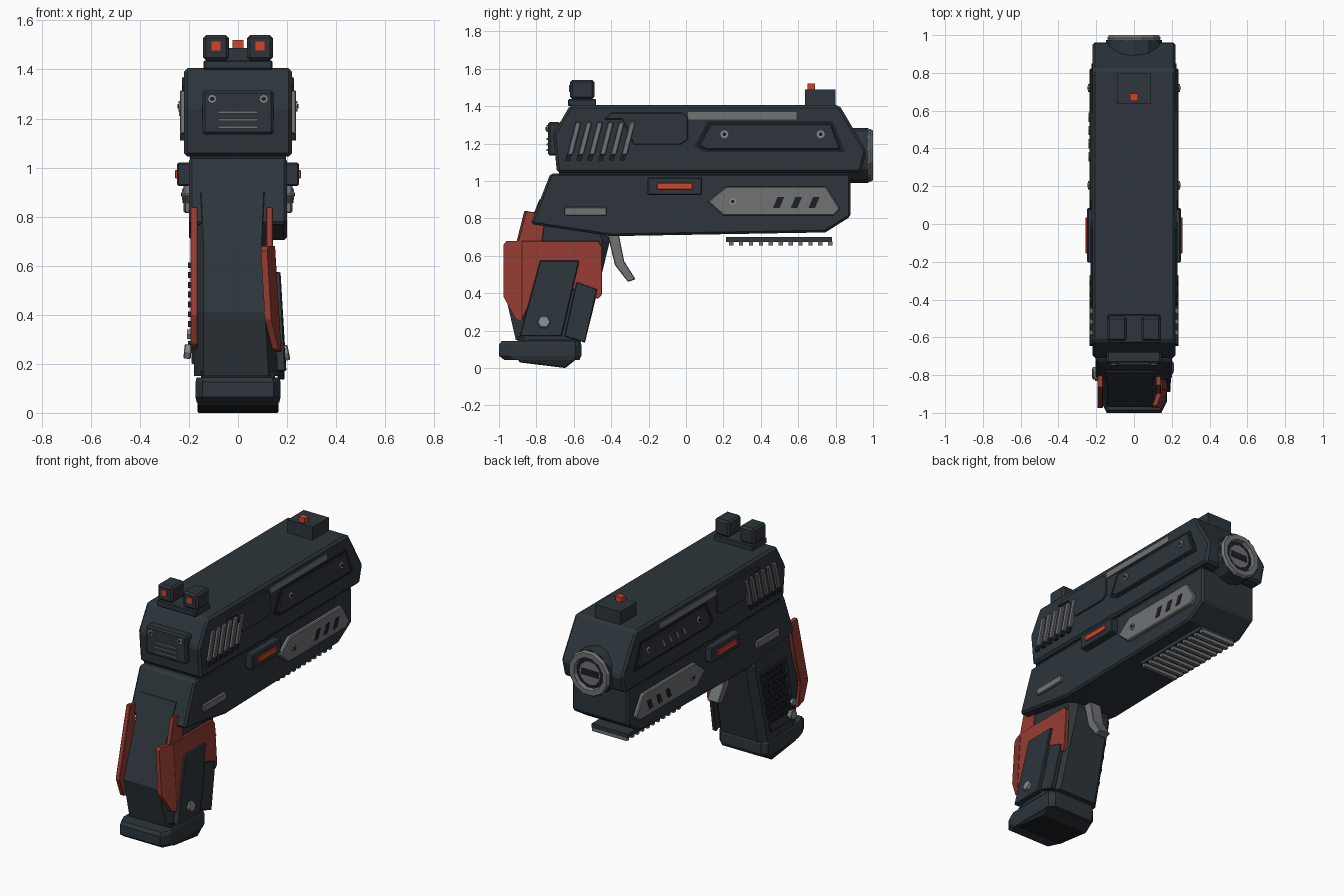
import bpy, bmesh, math
from mathutils import Matrix, Vector

if "Cube" in bpy.data.objects:
    bpy.data.objects.remove(bpy.data.objects["Cube"], do_unlink=True)


def material(name, r, g, b):
    m = bpy.data.materials.new(name)
    m.use_nodes = True
    m.diffuse_color = (r, g, b, 1)
    m.node_tree.nodes["Principled BSDF"].inputs["Base Color"].default_value = (r, g, b, 1)
    return m


SLATE = material("dark slate", 0.026, 0.036, 0.044)
BLACK = material("near black", 0.012, 0.015, 0.018)
GREY = material("mid grey", 0.16, 0.17, 0.175)
STEEL = material("light steel", 0.24, 0.25, 0.255)
RED = material("dull red", 0.30, 0.045, 0.032)
LAMP = material("bright red", 0.66, 0.055, 0.02)


def finish(name, bm, mat, bevel=0, mirror=False):
    bmesh.ops.recalc_face_normals(bm, faces=bm.faces)
    me = bpy.data.meshes.new(name)
    bm.to_mesh(me)
    bm.free()
    me.materials.append(mat)
    ob = bpy.data.objects.new(name, me)
    bpy.context.collection.objects.link(ob)
    if mirror:
        mod = ob.modifiers.new("both sides", "MIRROR")
        mod.use_mirror_merge = False
    if bevel:
        mod = ob.modifiers.new("edge", "BEVEL")
        mod.width, mod.segments = bevel, 1
        mod.limit_method, mod.angle_limit = "ANGLE", math.radians(35)
    return ob


def loft(bm, rings):
    loops = [[bm.verts.new(p) for p in ring] for ring in rings]
    for a, b in zip(loops, loops[1:]):
        for i in range(len(a)):
            j = (i + 1) % len(a)
            bm.faces.new((a[i], a[j], b[j], b[i]))
    bm.faces.new(loops[0])
    bm.faces.new(loops[-1])


def add_prism(bm, profile, x0, x1, warp=None):
    rings = [[Vector((x, y, z)) for y, z in profile] for x in (x0, x1)]
    if warp:
        rings = [[warp(p) for p in r] for r in rings]
    loft(bm, rings)


def prism(name, profile, x0, x1, mat, bevel=0, mirror=False, warp=None):
    bm = bmesh.new()
    add_prism(bm, profile, x0, x1, warp)
    return finish(name, bm, mat, bevel, mirror)


def rect(y0, y1, z0, z1, lean=0):
    return [(y0, z0), (y1, z0), (y1 + lean, z1), (y0 + lean, z1)]


def box(name, x, y, z, mat, bevel=0, mirror=False):
    return prism(name, rect(*y, *z), *x, mat, bevel, mirror)


def prisms(name, profiles, x0, x1, mat, bevel=0, mirror=False):
    bm = bmesh.new()
    for p in profiles:
        add_prism(bm, p, x0, x1)
    return finish(name, bm, mat, bevel, mirror)


def disc(name, centre, r, depth, axis, mat, sides=12, mirror=False, bevel=0):
    bm = bmesh.new()
    turn = Vector((0, 0, 1)).rotation_difference(Vector(axis)).to_matrix().to_4x4()
    bmesh.ops.create_cone(bm, cap_ends=True, segments=sides, radius1=r, radius2=r, depth=depth,
                          matrix=Matrix.Translation(centre) @ turn)
    return finish(name, bm, mat, bevel, mirror)


def screw(name, centre, r, axis, mirror=False):
    disc(name, centre, r, 0.014, axis, STEEL, 8, mirror)
    tip = Vector(centre) + Vector(axis) * 0.006
    disc(name + "_socket", tip, r * 0.5, 0.008, axis, BLACK, 6, mirror)


# Upper slide and lower frame
prism("slide", [(-0.69, 1.045), (-0.71, 1.25), (-0.62, 1.405), (0.82, 1.405), (0.965, 1.16), (0.935, 1.045)],
      -0.22, 0.22, SLATE, 0.014)
prism("frame", [(-0.725, 1.04), (-0.83, 0.77), (-0.40, 0.705), (0.745, 0.725), (0.88, 0.81), (0.88, 1.04)],
      -0.2, 0.2, SLATE, 0.012)
box("slide_seam", (-0.195, 0.195), (-0.68, 0.87), (1.03, 1.06), BLACK)

# Slide side details
prisms("slide_serrations", [rect(-0.635 + i * 0.058, -0.605 + i * 0.058, 1.14, 1.315, 0.045) for i in range(6)],
       0.21, 0.236, GREY, 0.004, True)
prisms("serration_feet", [rect(-0.645 + i * 0.058, -0.618 + i * 0.058, 1.11, 1.14, 0.008) for i in range(6)],
       0.21, 0.236, BLACK, 0, True)
prism("ejection_cover", [(-0.44, 1.33), (-0.40, 1.365), (-0.02, 1.365), (0.01, 1.34), (0.01, 1.22),
                         (-0.03, 1.195), (-0.28, 1.195), (-0.34, 1.33)], 0.21, 0.229, SLATE, 0.004, True)
box("slide_strip", (0.21, 0.226), (0.01, 0.59), (1.33, 1.37), GREY, 0, True)
prism("slide_panel_rim", [(0.115, 1.32), (0.785, 1.32), (0.85, 1.155), (0.10, 1.155), (0.045, 1.185)],
      0.21, 0.226, BLACK, 0, True)
prism("slide_panel", [(0.13, 1.305), (0.775, 1.305), (0.825, 1.168), (0.11, 1.168), (0.07, 1.19)],
      0.21, 0.235, SLATE, 0.005, True)
for n, y in enumerate((0.205, 0.72)):
    screw("slide_screw_%d" % n, (0.236, y, 1.25), 0.022, (1, 0, 0), True)
prisms("left_panel_marks", [rect(y, y + 0.025, 1.21, 1.26, 0.025) for y in (0.33, 0.40, 0.47, 0.54)],
       -0.24, -0.23, GREY)

# Frame side details
box("side_plate", (0.19, 0.217), (-0.65, -0.425), (0.815, 0.86), GREY, 0.004, True)
box("indicator_block", (0.19, 0.248), (-0.205, 0.085), (0.925, 1.02), SLATE, 0.006, True)
box("indicator_lamp", (0.24, 0.257), (-0.155, 0.035), (0.955, 0.99), LAMP, 0.003, True)
prism("vent_plate", [(0.115, 0.89), (0.215, 0.97), (0.75, 0.97), (0.825, 0.85), (0.79, 0.815), (0.20, 0.815)],
      0.19, 0.222, GREY, 0.006, True)
prisms("vent_slots", [rect(y, y + 0.035, 0.855, 0.915, 0.025) for y in (0.465, 0.56, 0.655)],
       0.215, 0.226, BLACK, 0, True)
screw("vent_screw", (0.222, 0.25, 0.89), 0.02, (1, 0, 0), True)

# Under rail
box("rail", (-0.13, 0.13), (0.215, 0.78), (0.675, 0.70), SLATE)
prisms("rail_teeth", [rect(0.23 + i * 0.053, 0.253 + i * 0.053, 0.655, 0.677) for i in range(11)],
       -0.125, 0.125, GREY)

# Rear plate of the slide
box("rear_plate", (-0.145, 0.145), (-0.738, -0.67), (1.135, 1.315), SLATE, 0.01)
for i in range(3):
    z = 1.165 + i * 0.03
    box("rear_bar_%d" % i, (-0.082, 0.082), (-0.745, -0.73), (z - 0.005, z + 0.005), GREY)
for n, x in enumerate((-0.105, 0.105)):
    screw("rear_screw_%d" % n, (x, -0.74, 1.28), 0.019, (0, -1, 0))

# Sights
box("rear_sight_base", (-0.14, 0.14), (-0.63, -0.48), (1.40, 1.437), SLATE, 0.005)
box("rear_sight_posts", (0.037, 0.142), (-0.62, -0.49), (1.437, 1.54), SLATE, 0.012, True)
box("rear_sight_dots", (0.072, 0.108), (-0.626, -0.61), (1.477, 1.513), LAMP, 0, True)
box("front_sight", (-0.09, 0.09), (0.635, 0.80), (1.40, 1.488), SLATE)
box("front_sight_dot", (-0.022, 0.022), (0.65, 0.69), (1.48, 1.52), LAMP)

# Muzzle: dark collar, hollow ring and bore
Z = 1.137
disc("muzzle_collar", (0, 0.92, Z), 0.147, 0.11, (0, 1, 0), SLATE, 12)
bm = bmesh.new()
section = [(0.142, 0.97), (0.147, 0.985), (0.137, 1.0), (0.105, 1.0), (0.098, 0.978), (0.098, 0.97)]
rings = []
for i in range(12):
    a = math.tau * (i + 0.5) / 12
    rings.append([bm.verts.new((r * math.cos(a), y, Z + r * math.sin(a))) for r, y in section])
for i, a in enumerate(rings):
    b = rings[(i + 1) % 12]
    for j in range(len(a)):
        k = (j + 1) % len(a)
        bm.faces.new((a[j], a[k], b[k], b[j]))
finish("muzzle_ring", bm, GREY)
disc("bore_rim", (0, 0.972, Z), 0.1, 0.01, (0, 1, 0), BLACK)
disc("bore_core", (0, 0.975, Z), 0.075, 0.012, (0, 1, 0), GREY)
box("bore_slot", (-0.06, 0.06), (0.97, 0.985), (Z - 0.02, Z + 0.02), BLACK)


# Grip: tapered sections with chamfered corners
def section_ring(z, back, front, left, right, cut, dip=0):
    return [(left, back + 2 * cut, z), (left + cut, back, z), (right - cut, back, z), (right, back + 2 * cut, z),
            (right, front - cut, z + dip), (right - cut, front, z + dip),
            (left + cut, front, z + dip), (left, front - cut, z + dip)]


bm = bmesh.new()
loft(bm, [section_ring(0.9, -0.785, -0.50, -0.18, 0.135, 0.03),
          section_ring(0.68, -0.87, -0.407, -0.18, 0.135, 0.04),
          section_ring(0.41, -0.97, -0.473, -0.18, 0.15, 0.04),
          section_ring(0.15, -0.91, -0.537, -0.18, 0.165, 0.04)])
finish("grip", bm, SLATE)
prism("trigger", [(-0.42, 0.72), (-0.36, 0.72), (-0.33, 0.57), (-0.27, 0.475), (-0.31, 0.46), (-0.38, 0.55)],
      -0.04, 0.04, GREY, 0.004)


# Right-hand panels follow the flare and the rear corner of the grip
def flare(p):
    return Vector((p.x + 0.06 * (0.68 - min(p.z, 0.68)) - 0.35 * max(0, -0.88 - p.y), p.y, p.z))


prism("red_side_panel", [(-0.88, 0.68), (-0.47, 0.68), (-0.45, 0.65), (-0.45, 0.39), (-0.47, 0.37), (-0.60, 0.42),
                         (-0.80, 0.42), (-0.88, 0.25)], 0.125, 0.151, RED, 0.003, warp=flare)
prism("red_side_wrap", [(-0.88, 0.68), (-0.96, 0.68), (-0.975, 0.66), (-0.975, 0.38), (-0.91, 0.26), (-0.88, 0.25)],
      0.125, 0.151, RED, warp=flare)
prism("red_side_tab", [(-0.90, 0.67), (-0.855, 0.84), (-0.75, 0.82), (-0.77, 0.67)], 0.115, 0.142, RED, 0.003)
prism("grip_plate", [(-0.78, 0.575), (-0.57, 0.575), (-0.665, 0.17), (-0.89, 0.17)],
      0.13, 0.167, SLATE, 0.005, warp=flare)
prism("grip_front_plate", [(-0.585, 0.46), (-0.475, 0.42), (-0.54, 0.135), (-0.65, 0.17)],
      0.13, 0.158, SLATE, 0.004, warp=flare)
disc("grip_bolt_right", (0.195, -0.76, 0.245), 0.036, 0.025, (1, 0, 0.2), STEEL, 6, bevel=0.004)

# Left-hand panel, studs and red strip
prism("red_back_strip", [(-0.865, 0.84), (-0.79, 0.83), (-0.84, 0.6), (-0.89, 0.42), (-0.87, 0.26), (-0.93, 0.28),
                         (-0.975, 0.4)], -0.194, -0.165, RED, 0.003)
prism("stud_panel", [(-0.76, 0.63), (-0.49, 0.63), (-0.60, 0.2), (-0.85, 0.2)], -0.19, -0.17, SLATE, 0.004)
studs = []
for row in range(9):
    z = 0.27 + row * 0.04
    for col in range(5):
        y = -0.87 + z * 0.235 + col * 0.047 + (row % 2) * 0.015
        studs.append(rect(y, y + 0.03, z, z + 0.024, 0.006))
prisms("grip_studs", studs, -0.203, -0.18, BLACK)
disc("grip_bolt_left", (-0.205, -0.79, 0.25), 0.034, 0.03, (-1, 0, 0.1), STEEL, 6, bevel=0.004)
disc("grip_bolt_left_small", (-0.195, -0.81, 0.32), 0.022, 0.025, (-1, 0, 0), STEEL, 6)

# Magazine base
box("base_neck", (-0.15, 0.15), (-0.90, -0.57), (0.12, 0.17), BLACK)
bm = bmesh.new()
loft(bm, [section_ring(0.145, -0.985, -0.565, -0.168, 0.168, 0.03),
          section_ring(0.125, -1.0, -0.56, -0.174, 0.174, 0.03),
          section_ring(0.065, -1.0, -0.56, -0.174, 0.174, 0.03),
          section_ring(0.042, -0.97, -0.57, -0.168, 0.168, 0.03)])
finish("magazine_base", bm, SLATE)
prism("base_foot", [(-0.90, 0.05), (-0.89, 0.03), (-0.645, 0.0), (-0.595, 0.04), (-0.59, 0.06)],
      -0.165, 0.165, BLACK, 0.004)
